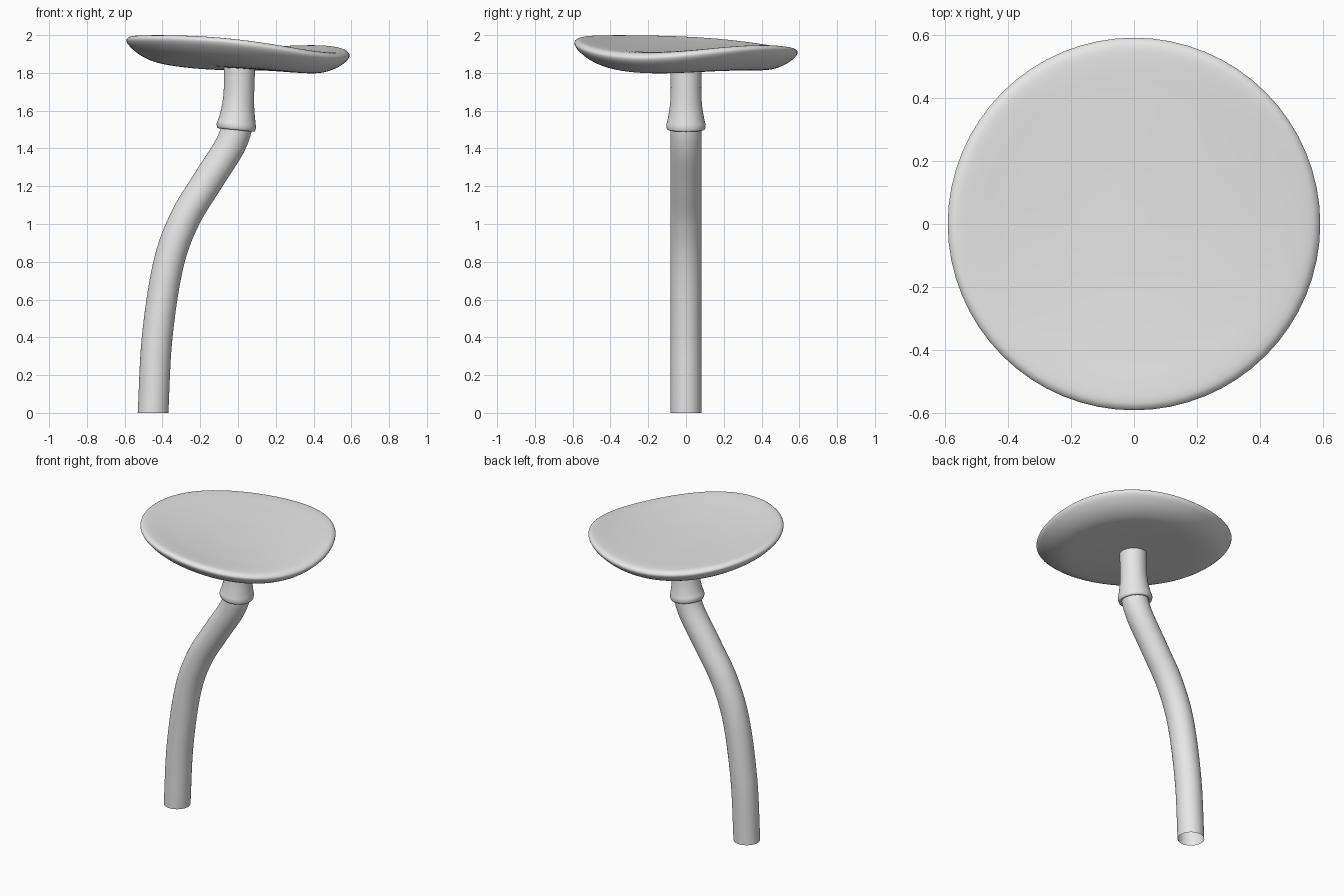
import bpy, bmesh
from math import sin, cos, pi, radians
from mathutils import Vector, Matrix

default = bpy.data.objects.get("Cube")
if default:
    bpy.data.objects.remove(default, do_unlink=True)

grey = bpy.data.materials.new("light_grey")
grey.use_nodes = True
grey.diffuse_color = (0.8, 0.8, 0.8, 1)
grey.node_tree.nodes["Principled BSDF"].inputs["Base Color"].default_value = (0.8, 0.8, 0.8, 1)


def smooth_path(points, steps):
    """Catmull-Rom interpolation through tuples of any length."""
    pts = [Vector(p) for p in points]
    pts = [2 * pts[0] - pts[1]] + pts + [2 * pts[-1] - pts[-2]]
    out = []
    for a, b, c, d in zip(pts, pts[1:], pts[2:], pts[3:]):
        for i in range(steps):
            t = i / steps
            out.append(0.5 * (2 * b + (c - a) * t + (2 * a - 5 * b + 4 * c - d) * t ** 2
                              + (3 * b - a - 3 * c + d) * t ** 3))
    return out + [pts[-2]]


def loft(name, rings, poles=None):
    """Skin a list of point rings; optional poles close both ends."""
    bm = bmesh.new()
    loops = [[bm.verts.new(p) for p in ring] for ring in rings]
    n = len(loops[0])
    for lo, hi in zip(loops, loops[1:]):
        for i in range(n):
            j = (i + 1) % n
            bm.faces.new((lo[i], lo[j], hi[j], hi[i]))
    if poles:
        for loop, pole, flip in ((loops[0], poles[0], True), (loops[-1], poles[1], False)):
            v = bm.verts.new(pole)
            for i in range(n):
                tri = (loop[i], loop[(i + 1) % n], v)
                bm.faces.new(tri[::-1] if flip else tri)
    mesh = bpy.data.meshes.new(name)
    bm.to_mesh(mesh)
    bm.free()
    mesh.materials.append(grey)
    obj = bpy.data.objects.new(name, mesh)
    bpy.context.collection.objects.link(obj)
    bpy.ops.object.select_all(action='DESELECT')
    obj.select_set(True)
    bpy.context.view_layer.objects.active = obj
    bpy.ops.object.shade_smooth_by_angle(angle=radians(50))
    return obj


def tube_ring(x, z, radius, tilt, n=40):
    turn = Matrix.Rotation(tilt, 3, 'Y')
    return [Vector((x, 0, z)) + turn @ Vector((radius * cos(2 * pi * i / n),
            radius * sin(2 * pi * i / n), 0)) for i in range(n)]


# Bent stem: open tube following a curve in the x-z plane
path = smooth_path([(-0.45, 0), (-0.428, 0.4), (-0.37, 0.78), (-0.285, 1.02),
                    (-0.165, 1.22), (-0.045, 1.41), (-0.002, 1.53), (0.005, 1.64)], 8)
stem = []
for k, p in enumerate(path):
    d = path[min(k + 1, len(path) - 1)] - path[max(k - 1, 0)]
    tilt = Vector((0, 1)).angle_signed(d) if k else 0
    stem.append(tube_ring(p.x, p.y, 0.081, tilt))
loft("stem", stem)

# Collar: flared sleeve with a rounded lip (x, z, radius, tilt)
collar = smooth_path([(-0.012, 1.51, 0.076, 0.1), (-0.011, 1.498, 0.09, 0.1),
                      (-0.01, 1.503, 0.101, 0.1), (-0.009, 1.525, 0.104, 0.1),
                      (-0.005, 1.555, 0.097, 0.09), (0, 1.62, 0.086, 0.05),
                      (0.005, 1.7, 0.081, 0.02), (0.007, 1.79, 0.082, 0),
                      (0.008, 1.87, 0.085, 0)], 4)
loft("collar", [tube_ring(*c) for c in collar])


# Cap: revolved shallow dish with a wavy rim
def warp(r, a):
    s = r / 0.59
    return (1.93 + s * (-0.0365 * cos(a) - 0.015 * sin(a)) + s ** 2 * 0.021 * sin(2 * a)
            + s ** 3 * (-0.0035 * cos(3 * a) + 0.01 * sin(3 * a)))


profile = smooth_path([(0.06, -0.108), (0.25, -0.108), (0.4, -0.103), (0.47, -0.09),
                       (0.53, -0.062), (0.575, -0.026), (0.591, 0), (0.583, 0.016),
                       (0.56, 0.024), (0.5, 0.021), (0.4, 0.012), (0.2, 0), (0.06, -0.003)], 4)
SIDES = 64
angles = [2 * pi * i / SIDES for i in range(SIDES)]
cap = [[(r * cos(a), r * sin(a), h + warp(r, a)) for a in angles] for r, h in profile]
loft("cap", cap, poles=((0, 0, 1.822), (0, 0, 1.927)))
